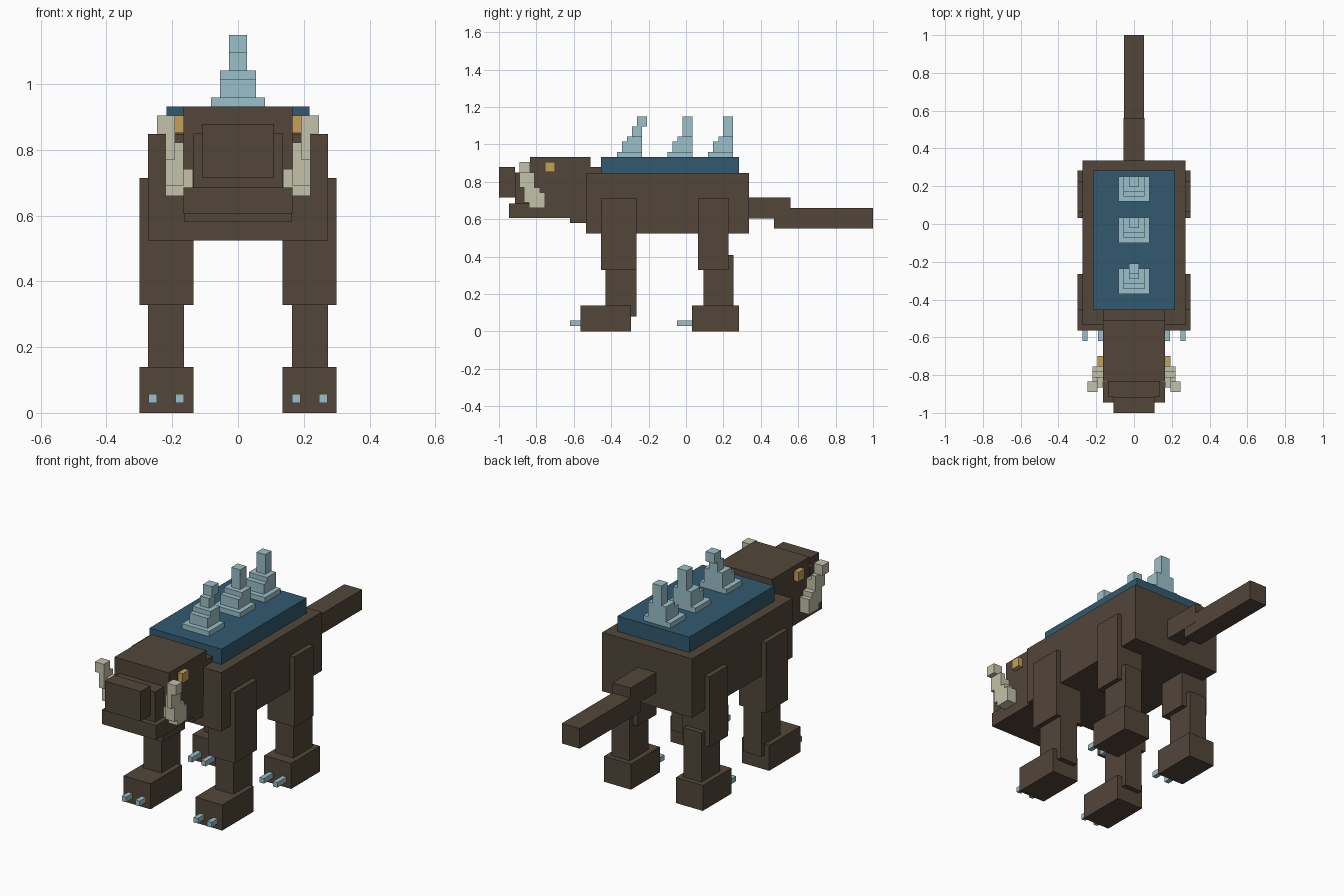
import bpy
import bmesh
from mathutils import Vector

cube = bpy.data.objects.get("Cube")
if cube:
    bpy.data.objects.remove(cube, do_unlink=True)


def material(name, rgb):
    m = bpy.data.materials.new(name)
    m.use_nodes = True
    m.diffuse_color = (*rgb, 1)
    m.node_tree.nodes["Principled BSDF"].inputs["Base Color"].default_value = (*rgb, 1)
    return m


HIDE = material("brown hide", (.084, .061, .042))
BLUE = material("deep blue", (.032, .102, .162))
ICE = material("pale ice", (.328, .527, .578))
BONE = material("bone", (.552, .539, .402))
GOLD = material("gold", (.565, .352, .098))


def part(name, mat, *boxes):
    """One object made of boxes, each given as x, y and z ranges."""
    bm = bmesh.new()
    for box in boxes:
        lo, hi = Vector(r[0] for r in box), Vector(r[1] for r in box)
        for v in bmesh.ops.create_cube(bm, size=1)["verts"]:
            v.co = (lo + hi) / 2 + v.co * (hi - lo)
    mesh = bpy.data.meshes.new(name)
    bm.to_mesh(mesh)
    bm.free()
    mesh.materials.append(mat)
    obj = bpy.data.objects.new(name, mesh)
    bpy.context.collection.objects.link(obj)
    return obj


def mid(half):
    return (-half, half)


def pair(name, mat, *boxes):
    """A left part and its mirrored right twin."""
    part("left_" + name, mat, *boxes)
    part("right_" + name, mat, *[((-x[1], -x[0]), y, z) for x, y, z in boxes])


# Body, back plate and tail
part("body", HIDE, (mid(.273), (-.535, .337), (.525, .848)))
part("back_plate", BLUE, (mid(.218), (-.455, .283), (.848, .932)))
part("tail_base", HIDE, (mid(.055), (.337, .56), (.605, .715)))
part("tail_end", HIDE, (mid(.054), (.47, 1), (.55, .66)))

# Neck, head and muzzle
part("neck", HIDE, (mid(.163), (-.62, -.455), (.58, .88)))
part("head", HIDE, (mid(.165), (-.835, -.51), (.685, .932)))
part("jaw", HIDE, (mid(.165), (-.945, -.6), (.606, .685)))
part("muzzle", HIDE, (mid(.136), (-.915, -.835), (.685, .85)))
part("nose", HIDE, (mid(.109), (-1, -.915), (.715, .878)))

# Eyes and stepped tusks
pair("eye", GOLD, ((.155, .192), (-.755, -.7), (.852, .905)))
pair("tusk", BONE,
     ((.137, .22), (-.84, -.755), (.66, .742)),
     ((.165, .22), (-.865, -.78), (.69, .77)),
     ((.165, .22), (-.865, -.81), (.77, .823)),
     ((.192, .22), (-.89, -.81), (.77, .85)),
     ((.192, .246), (-.89, -.835), (.85, .905)))

# Legs: upper, lower, foot and claws
LEGS = {
    "front": ((-.455, -.265), (-.43, -.265), (-.565, -.293), .08, .34),
    "hind": ((.063, .226), (.093, .255), (.033, .283), .1, .41),
}
for end, (upper, lower, foot, z0, z1) in LEGS.items():
    pair(end + "_upper_leg", HIDE, ((.136, .3), upper, (.328, .714)))
    pair(end + "_lower_leg", HIDE, ((.164, .273), lower, (z0, z1)))
    pair(end + "_foot", HIDE, ((.136, .3), foot, (0, .14)))
    claw_y = (foot[0] - (.055 if end == "front" else .08), foot[0])
    pair(end + "_claws", ICE, *[((x, x + .026), claw_y, (.03, .058)) for x in (.164, .246)])

# Stepped back spikes: half width, front setback, bottom and top of each tier
TIERS = ((.082, 0, .932, .96), (.055, .027, .96, 1.015),
         (.055, .055, 1.015, 1.042), (.027, .08, 1.042, 1.096))
for name, y0, lean in (("front", -.37, .027), ("middle", -.1, 0), ("rear", .118, 0)):
    y1 = y0 + .134
    boxes = [(mid(h), (y0 + s, y1), (a, b)) for h, s, a, b in TIERS]
    boxes.append((mid(.027), (y0 + .08 + lean, y1 + lean), (1.096, 1.15)))
    part(name + "_spike", ICE, *boxes)
